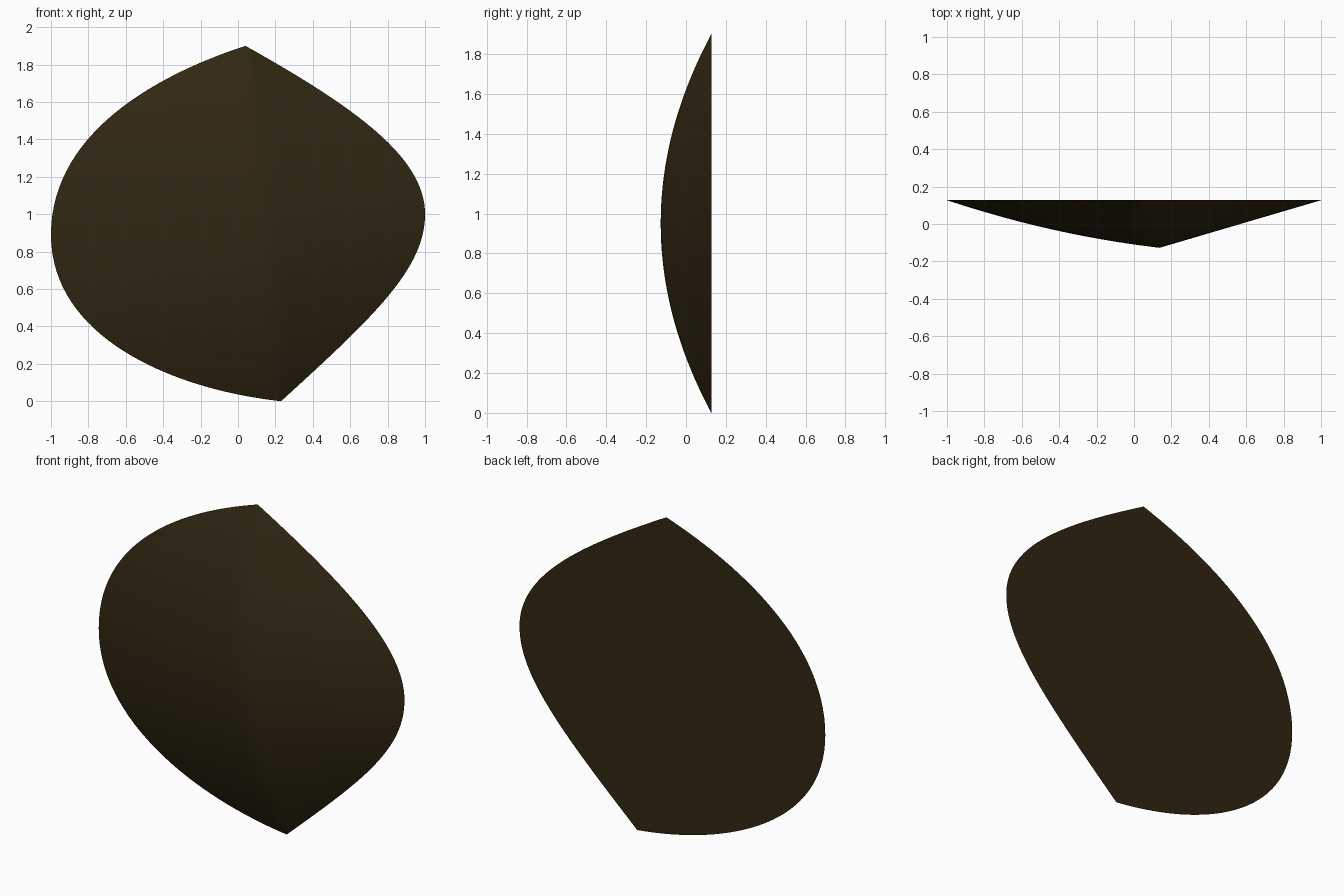
import bpy, bmesh, math
from mathutils import Vector

if "Cube" in bpy.data.objects:
    bpy.data.objects.remove(bpy.data.objects["Cube"])

BACK_Y, DEPTH = 0.127, 0.254
ROWS, COLS = 64, 12          # rows top to bottom, columns per side

TOP, BOTTOM = (0.04, 1.90), (0.23, 0.0)
# Each side outline (x, z): two cubic curves meeting at the widest point
LEFT = [[TOP, (-0.36, 1.77), (-1.0, 1.47), (-1.0, 0.89)],
        [(-1.0, 0.89), (-1.0, 0.35), (-0.37, 0.066), BOTTOM]]
RIGHT = [[TOP, (0.64, 1.564), (1.0, 1.30), (1.0, 1.0)],
         [(1.0, 1.0), (1.0, 0.71), (0.73, 0.455), BOTTOM]]


def bezier(p, t):
    u = 1 - t
    w = (u**3, 3*u*u*t, 3*u*t*t, t**3)
    return Vector((sum(a*q[0] for a, q in zip(w, p)),
                   sum(a*q[1] for a, q in zip(w, p))))


def outline(side, t):
    return bezier(side[0], 2*t) if t <= 0.5 else bezier(side[1], 2*t - 1)


def ridge(t):
    k = (1 - math.cos(math.pi*t)) / 2
    return Vector(TOP).lerp(Vector(BOTTOM), k), 1 - (2*k - 1)**2


def surface_point(side, bow, t, s):
    """s = 0 on the rim, 1 on the ridge."""
    top, height = ridge(t)
    p = outline(side, t).lerp(top, s)
    d = DEPTH * height * (s + bow*s*(1 - s))
    return (p.x, BACK_Y - d, p.y)


def finish(name, bm, smooth):
    bmesh.ops.remove_doubles(bm, verts=bm.verts, dist=1e-5)
    me = bpy.data.meshes.new(name)
    bm.to_mesh(me)
    bm.free()
    for f in me.polygons:
        f.use_smooth = smooth
    me.materials.append(brown)
    bpy.context.collection.objects.link(bpy.data.objects.new(name, me))


brown = bpy.data.materials.new("dark brown")
brown.diffuse_color = (0.03, 0.02, 0.006, 1)
brown.use_nodes = True
brown.node_tree.nodes["Principled BSDF"].inputs["Base Color"].default_value = brown.diffuse_color

# Domed front, with a soft ridge running from top tip to bottom tip
bm = bmesh.new()
grid = []
for i in range(ROWS + 1):
    t = i / ROWS
    row = [surface_point(LEFT, 0.48, t, j/COLS) for j in range(COLS + 1)]
    row += [surface_point(RIGHT, 0.0, t, 1 - j/COLS) for j in range(1, COLS + 1)]
    grid.append([bm.verts.new(p) for p in row])
for a, b in zip(grid, grid[1:]):
    for j in range(2*COLS):
        bm.faces.new((a[j], b[j], b[j+1], a[j+1]))
finish("domed_front", bm, True)

# Flat back, built as strips between the two outlines
bm = bmesh.new()
pairs = []
for i in range(ROWS + 1):
    pairs.append([bm.verts.new((p.x, BACK_Y, p.y))
                  for p in (outline(LEFT, i/ROWS), outline(RIGHT, i/ROWS))])
for a, b in zip(pairs, pairs[1:]):
    bm.faces.new((a[0], a[1], b[1], b[0]))
finish("flat_back", bm, False)
